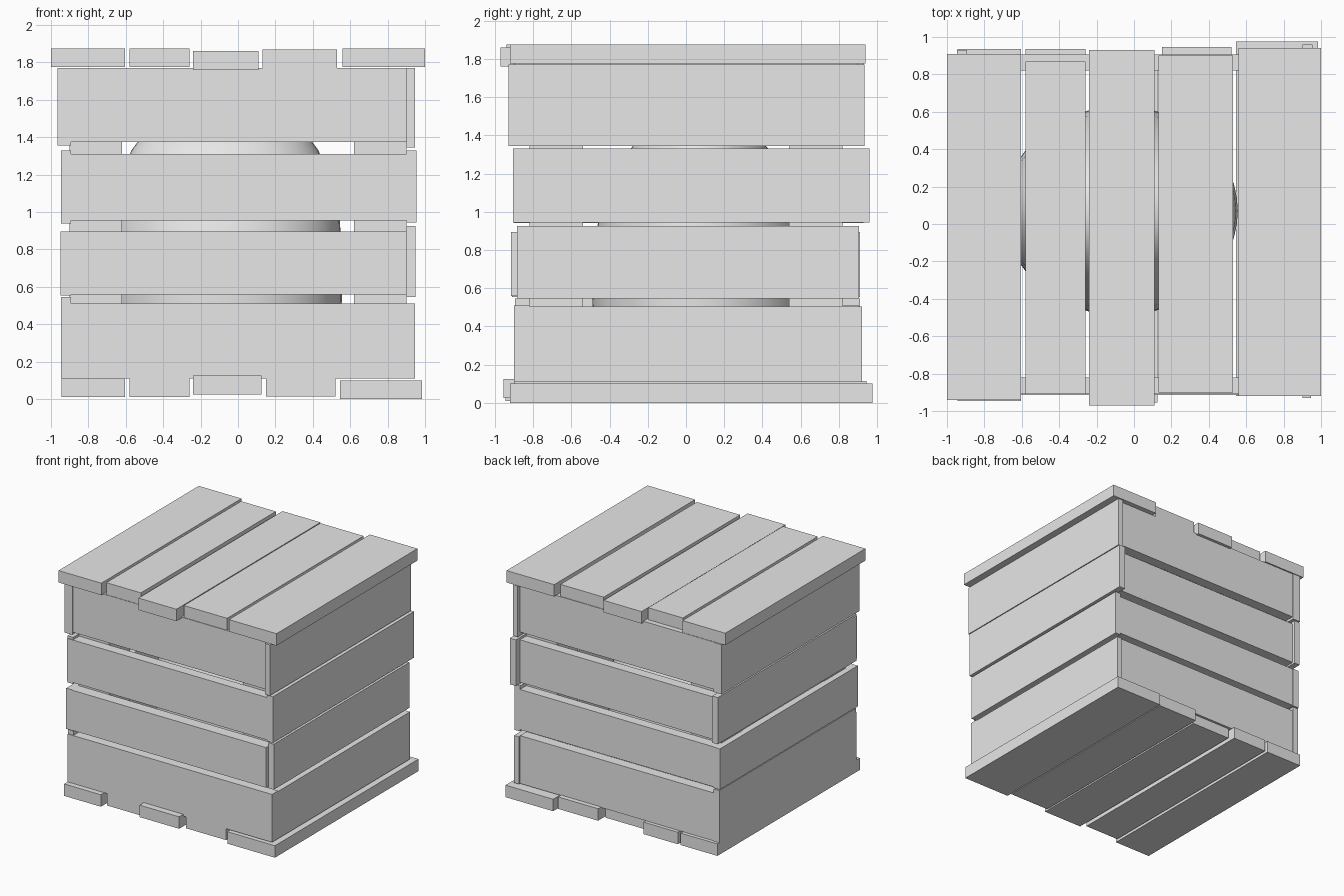
import bpy, bmesh, math
from mathutils import Matrix, Vector

cube = bpy.data.objects.get("Cube")
if cube:
    bpy.data.objects.remove(cube, do_unlink=True)

grey = bpy.data.materials.new("plain_grey")
grey.use_nodes = True
grey.diffuse_color = (0.8, 0.8, 0.8, 1)
grey.node_tree.nodes["Principled BSDF"].inputs["Base Color"].default_value = (0.8, 0.8, 0.8, 1)


def finish(name, bm):
    bmesh.ops.recalc_face_normals(bm, faces=bm.faces)
    mesh = bpy.data.meshes.new(name)
    bm.to_mesh(mesh)
    bm.free()
    mesh.materials.append(grey)
    ob = bpy.data.objects.new(name, mesh)
    bpy.context.scene.collection.objects.link(ob)
    return ob


def board(name, xs, ys, zs):
    """Box between the given limits on each axis."""
    low, high = Vector((xs[0], ys[0], zs[0])), Vector((xs[1], ys[1], zs[1]))
    bm = bmesh.new()
    bmesh.ops.create_cube(bm, size=1, matrix=Matrix.Translation((low + high) / 2)
                          @ Matrix.Diagonal((*(high - low), 1)))
    return finish(name, bm)


# Lid boards: x limits, y limits, top height
lid = [((-1, -.605), (-.94, .91), 1.875), ((-.58, -.26), (-.91, .87), 1.875),
       ((-.24, .11), (-.97, .93), 1.86), ((.13, .53), (-.9, .9), 1.87),
       ((.56, 1), (-.92, .94), 1.875)]
for xs, ys, top in lid:
    board("lid_board", xs, ys, (top - .1, top))

# Floor boards: x limits, y limits, underside height
floor = [((-.945, -.605), (-.945, .935), .01), ((-.58, -.26), (-.9, .935), .01),
         ((-.24, .125), (-.955, .885), .025), ((.15, .52), (-.9, .945), .015),
         ((.545, .985), (-.92, .975), 0)]
for xs, ys, base in floor:
    board("floor_board", xs, ys, (base, base + .1))

# Front and back boards, from the lowest row up
rows = [(.11, .51), (.56, .895), (.955, 1.31), (1.375, 1.77)]
front_x = [(-.945, .945), (-.895, .9), (-.945, .9), (-.895, .9)]
front_y = [-.9, -.915, -.905, -.905]
for zs, xs, y in zip(rows, front_x, front_y):
    board("front_board", xs, (y, -.82), zs)
    board("back_board", (-.9, .9), (.82, .905), zs)

# Side boards: outer x, y limits, z limits
left_side = [(.945, (-.895, .92), (.11, .505)), (.95, (-.885, .905), (.545, .925)),
             (.955, (-.905, .96), (.945, 1.33)), (.945, (-.93, .935), (1.345, 1.77))]
right_side = [(-.945, (-.895, .91), (.11, .545)), (-.95, (-.91, .91), (.555, .895)),
              (-.945, (-.9, .93), (.94, 1.33)), (-.965, (-.91, .91), (1.355, 1.77))]
for x, ys, zs in left_side:
    board("left_side_board", (.9, x), ys, zs)
for x, ys, zs in right_side:
    board("right_side_board", (x, -.893), ys, zs)

# Corner posts
for sx in (-1, 1):
    for sy in (-1, 1):
        board("corner_post", sorted((sx * .62, sx * .9)),
              sorted((sy * .54, sy * .82)), (.11, 1.77))

# Rounded contents: stacked oval rings of (height, x radius, y radius)
rings = [(.11, .56, .5), (.3, .61, .545), (.52, .625, .56), (.75, .625, .555),
         (.95, .615, .53), (1.15, .575, .45), (1.33, .5, .36), (1.45, .41, .26), (1.54, .22, .13)]
sides = 48
bm = bmesh.new()
loops = []
for z, rx, ry in rings:
    loops.append([bm.verts.new((-.07 + rx * math.cos(2 * math.pi * i / sides),
                                .07 + ry * math.sin(2 * math.pi * i / sides), z))
                  for i in range(sides)])
for a, b in zip(loops, loops[1:]):
    for i in range(sides):
        j = (i + 1) % sides
        bm.faces.new((a[i], a[j], b[j], b[i]))
bm.faces.new(loops[0])
bm.faces.new(loops[-1])
contents = finish("rounded_contents", bm)
bpy.ops.object.select_all(action='DESELECT')
contents.select_set(True)
bpy.context.view_layer.objects.active = contents
bpy.ops.object.shade_smooth_by_angle(angle=math.radians(40))
